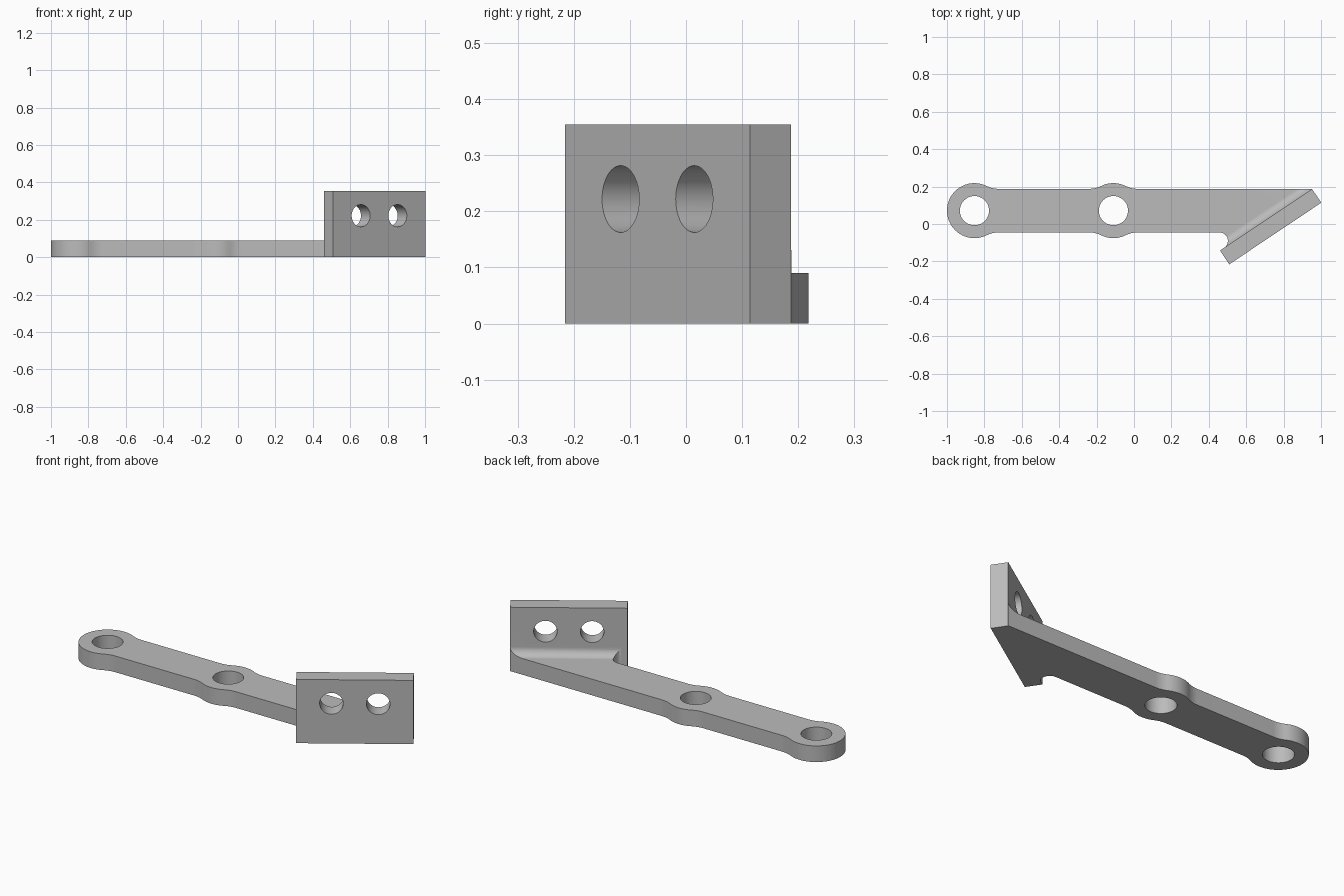
import bpy
import bmesh
from math import sin, cos, tan, atan2, pi, sqrt, radians
from mathutils import Vector

cube = bpy.data.objects.get("Cube")
if cube:
    bpy.data.objects.remove(cube)

# Main sizes
MID_Y, HALF_W, ARM_H = 0.0715, 0.1165, 0.09
BOSS_R, HOLE_R = 0.147, 0.078
BOSS_X = (-0.853, -0.11)
PLATE_LEN, PLATE_T, PLATE_H = 0.592, 0.0885, 0.355
FILLET = 0.045
TILT = radians(33.8)
corner = Vector((0.46, -0.142, 0))          # plate back face, front end
along = Vector((cos(TILT), sin(TILT), 0))
back = Vector((-sin(TILT), cos(TILT), 0))
up = Vector((0, 0, 1))

grey = bpy.data.materials.new("plain grey")
grey.use_nodes = True
grey.diffuse_color = (0.5, 0.5, 0.5, 1)
grey.node_tree.nodes["Principled BSDF"].inputs["Base Color"].default_value = (0.5, 0.5, 0.5, 1)


def arc(cx, cy, r, start, end, steps=12):
    angles = [start + (end - start) * i / steps for i in range(steps + 1)]
    return [(cx + r * cos(a), cy + r * sin(a)) for a in angles]


def prism(name, points, sweep):
    """Closed outline swept along a vector."""
    bm = bmesh.new()
    face = bm.faces.new([bm.verts.new(p) for p in points])
    new = bmesh.ops.extrude_face_region(bm, geom=[face])["geom"]
    bmesh.ops.translate(bm, vec=sweep, verts=[g for g in new if isinstance(g, bmesh.types.BMVert)])
    bmesh.ops.recalc_face_normals(bm, faces=bm.faces)
    mesh = bpy.data.meshes.new(name)
    bm.to_mesh(mesh)
    bm.free()
    mesh.materials.append(grey)
    obj = bpy.data.objects.new(name, mesh)
    bpy.context.collection.objects.link(obj)
    return obj


def combine(target, other, operation):
    """Apply a boolean and discard the helper."""
    other.hide_render = True
    mod = target.modifiers.new("boolean", 'BOOLEAN')
    mod.operation, mod.solver, mod.object = operation, 'EXACT', other
    bpy.context.view_layer.objects.active = target
    bpy.ops.object.modifier_apply(modifier=mod.name)
    bpy.data.objects.remove(other)


# Half outline of the arm: two bosses blended into a straight bar
blend = BOSS_R
rise = HALF_W + blend
run = sqrt((BOSS_R + blend) ** 2 - rise ** 2)
phi = atan2(rise, run)
first, second = BOSS_X
half = arc(first, 0, BOSS_R, pi, phi, 24)
half += arc(first + run, rise, blend, pi + phi, 1.5 * pi)[1:]
half += arc(second - run, rise, blend, 1.5 * pi, 2 * pi - phi)
half += arc(second, 0, BOSS_R, pi - phi, phi)[1:]
half += arc(second + run, rise, blend, pi + phi, 1.5 * pi)[1:]

# Rounded inner corner where the bar meets the angled plate
low = MID_Y - HALF_W
meet_x = corner.x + (low - corner.y) / tan(TILT)
round_x = meet_x - FILLET / tan(TILT / 2)
inner = arc(round_x, low - FILLET, FILLET, pi / 2, TILT - pi / 2, 20)

outline = [Vector((x, MID_Y - h, 0)) for x, h in half]
outline += [Vector((x, y, 0)) for x, y in inner]
far = corner + along * PLATE_LEN
far.y = MID_Y + HALF_W
outline += [outline[-1] - back * 0.04, far - back * 0.04 - along * 0.05, far]
outline += [Vector((x, MID_Y + h, 0)) for x, h in reversed(half[1:])]
bracket = prism("bracket", outline, up * 0.15)

# Trim the top down to bar thickness, leaving a cove along the plate
cove = [(1.5, ARM_H), (1.5, 0.4), (-0.02, 0.4), (-0.02, ARM_H + FILLET)]
cove += arc(FILLET, ARM_H + FILLET, FILLET, pi, 1.5 * pi)
trim = prism("trim_cutter", [corner - along * 2 + back * d + up * z for d, z in cove], along * 4)
combine(bracket, trim, 'DIFFERENCE')

# Upright angled plate
front = -back * PLATE_T
reach = along * PLATE_LEN
plate = prism("plate", [corner, corner + front, corner + front + reach, corner + reach], up * PLATE_H)
combine(bracket, plate, 'UNION')

# Vertical holes through the bosses
for x in BOSS_X:
    ring = arc(x, MID_Y, HOLE_R, 0, 2 * pi, 48)[:-1]
    combine(bracket, prism("boss_hole_cutter", [Vector((a, b, -0.1)) for a, b in ring], up * 0.4), 'DIFFERENCE')

# Horizontal holes through the plate
for s in (0.178, PLATE_LEN - 0.178):
    ring = arc(s, 0.222, 0.0595, 0, 2 * pi, 48)[:-1]
    points = [corner + along * a + up * b + back * 0.1 for a, b in ring]
    combine(bracket, prism("plate_hole_cutter", points, -back * 0.3), 'DIFFERENCE')

# Smooth curved walls, crisp edges
bpy.ops.object.select_all(action='DESELECT')
bracket.select_set(True)
bpy.context.view_layer.objects.active = bracket
bpy.ops.object.shade_smooth_by_angle(angle=radians(25))
normals = bracket.modifiers.new("flat_face_normals", 'WEIGHTED_NORMAL')
normals.keep_sharp = True
